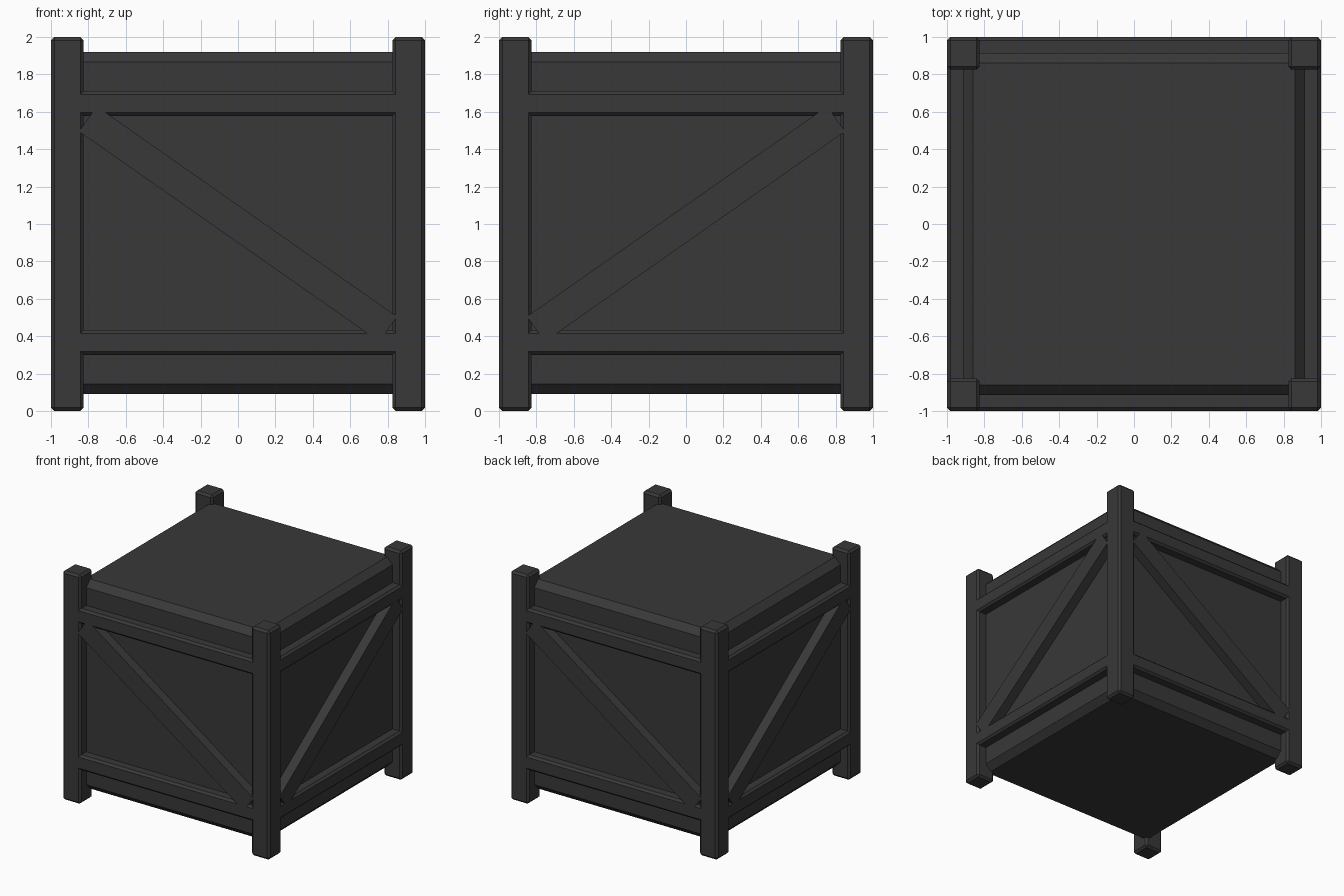
import bpy
from math import atan2, pi
from mathutils import Matrix, Vector

cube = bpy.data.objects.get("Cube")
if cube:
    bpy.data.objects.remove(cube, do_unlink=True)

COLOUR = (0.04, 0.04, 0.04, 1.0)
dark = bpy.data.materials.new("dark_grey")
dark.use_nodes = True
dark.diffuse_color = COLOUR
dark.node_tree.nodes["Principled BSDF"].inputs["Base Color"].default_value = COLOUR


def box(name, centre, size, bevel=0.0, tilt=0.0, turn=0.0):
    """Box tilted in the front plane, then turned about the vertical axis."""
    bpy.ops.mesh.primitive_cube_add(size=1)
    ob = bpy.context.object
    ob.name = name
    ob.data.transform(Matrix.Diagonal((*size, 1)))
    ob.matrix_world = (Matrix.Rotation(turn, 4, "Z")
                       @ Matrix.Translation(Vector(centre))
                       @ Matrix.Rotation(tilt, 4, "Y"))
    ob.data.materials.append(dark)
    if bevel:
        mod = ob.modifiers.new("Chamfer", "BEVEL")
        mod.width = bevel
        mod.segments = 1
    return ob


# Chamfered inner box
box("crate_body", (0, 0, 1.005), (1.83, 1.83, 1.83), bevel=0.055)

# Corner posts
for x, side in ((-1, "right"), (1, "left")):
    for y, end in ((-1, "front"), (1, "back")):
        box(f"{end}_{side}_post", (x * 0.9125, y * 0.9125, 1),
            (0.175, 0.175, 2), bevel=0.018)

# Rails and a diagonal brace on each side, flush with the posts
for i, side in enumerate(("front", "left", "back", "right")):
    turn = i * pi / 2
    for level, z in (("lower", 0.366), ("upper", 1.644)):
        box(f"{side}_{level}_rail", (0, -0.94, z), (1.8, 0.12, 0.133),
            bevel=0.018, turn=turn)
    slope = atan2(0.7, 1) * (1 if i % 2 == 0 else -1)
    box(f"{side}_brace", (0, -0.945, 1), (1.96, 0.11, 0.165),
        tilt=slope, turn=turn)
